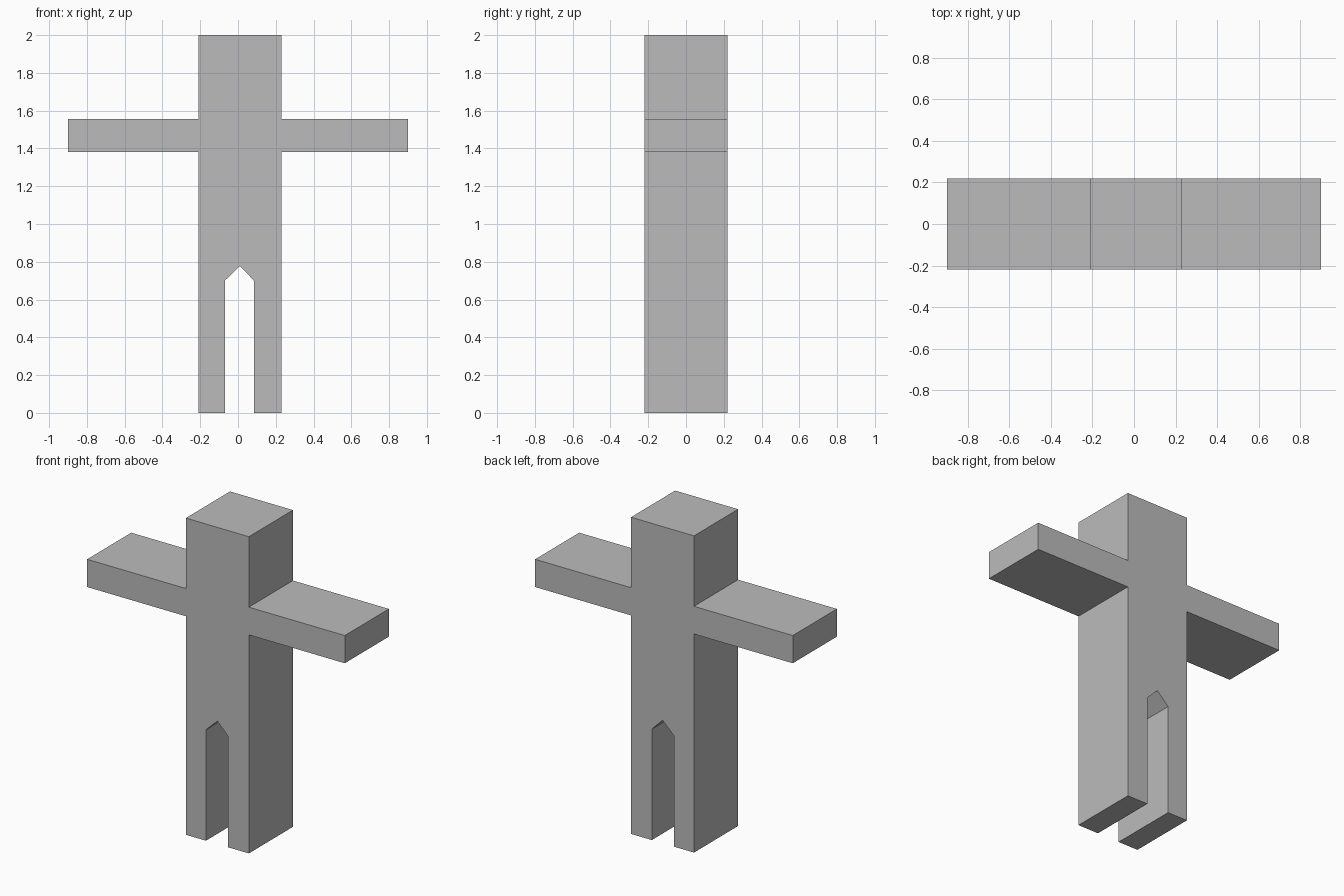
import bpy
import bmesh

if "Cube" in bpy.data.objects:
    bpy.data.objects.remove(bpy.data.objects["Cube"])

DEPTH = 0.44

grey = bpy.data.materials.new("plain grey")
grey.diffuse_color = (0.5, 0.5, 0.5, 1.0)
grey.use_nodes = True
grey.node_tree.nodes["Principled BSDF"].inputs["Base Color"].default_value = grey.diffuse_color

# Cross-shaped outline with a pointed slot between the two legs
outline = [
    (-0.21, 0), (-0.07, 0), (-0.07, 0.70), (0.01, 0.777), (0.085, 0.70),
    (0.085, 0), (0.23, 0), (0.23, 1.38), (0.90, 1.38), (0.90, 1.555),
    (0.23, 1.555), (0.23, 2), (-0.21, 2), (-0.21, 1.555), (-0.90, 1.555),
    (-0.90, 1.38), (-0.21, 1.38),
]

# Extrude the outline from front to back
bm = bmesh.new()
front = bm.faces.new([bm.verts.new((x, -DEPTH / 2, z)) for x, z in outline])
result = bmesh.ops.extrude_face_region(bm, geom=[front], use_keep_orig=True)
back = [g for g in result["geom"] if isinstance(g, bmesh.types.BMVert)]
bmesh.ops.translate(bm, verts=back, vec=(0, DEPTH, 0))
bmesh.ops.recalc_face_normals(bm, faces=bm.faces)

mesh = bpy.data.meshes.new("cross_figure")
bm.to_mesh(mesh)
bm.free()
mesh.materials.append(grey)
figure = bpy.data.objects.new("cross_figure", mesh)
bpy.context.collection.objects.link(figure)
